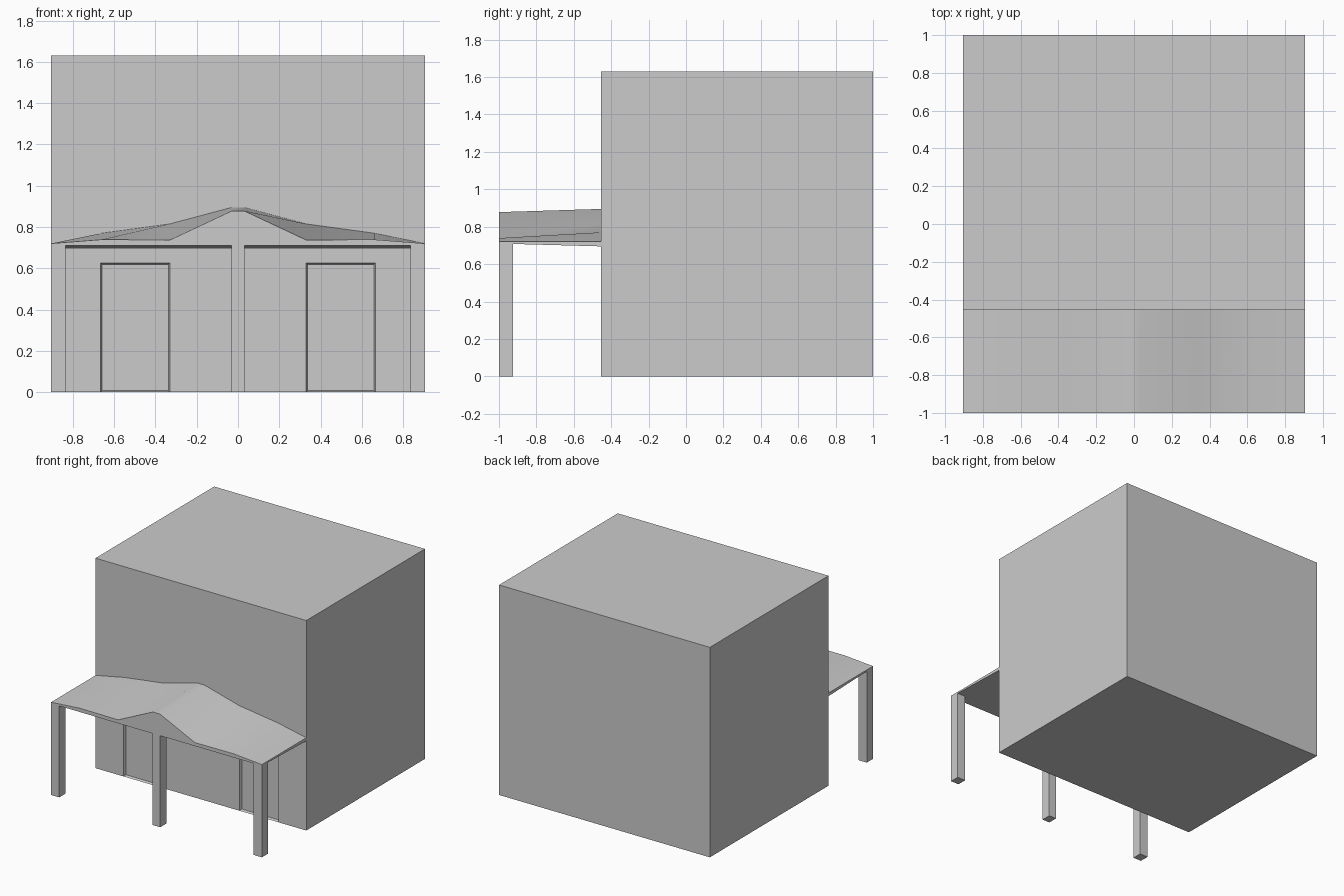
import bpy, bmesh
from mathutils import Vector

if "Cube" in bpy.data.objects:
    bpy.data.objects.remove(bpy.data.objects["Cube"])

W = 0.905            # half width
WALL_Y = -0.455      # front wall plane
FRONT_Y = -1.0       # porch front


def finish(bm, name, smooth=False):
    bmesh.ops.recalc_face_normals(bm, faces=bm.faces)
    mesh = bpy.data.meshes.new(name)
    bm.to_mesh(mesh)
    bm.free()
    ob = bpy.data.objects.new(name, mesh)
    bpy.context.collection.objects.link(ob)
    if smooth:
        bpy.ops.object.select_all(action='DESELECT')
        ob.select_set(True)
        bpy.context.view_layer.objects.active = ob
        bpy.ops.object.shade_smooth_by_angle(angle=0.52)
    return ob


def box(bm, lo, hi):
    verts = bmesh.ops.create_cube(bm, size=1)['verts']
    lo, hi = Vector(lo), Vector(hi)
    for v in verts:
        v.co = (lo + hi) / 2 + v.co * (hi - lo)


# main building block, cut along the door edges
bm = bmesh.new()
box(bm, (-W, WALL_Y, 0), (W, 1, 1.63))
cuts = [((x, 0, 0), (1, 0, 0)) for x in (-0.665, -0.33, 0.33, 0.665)]
cuts.append(((0, 0, 0.625), (0, 0, 1)))
for co, no in cuts:
    bmesh.ops.bisect_plane(bm, geom=bm.verts[:] + bm.edges[:] + bm.faces[:],
                           plane_co=co, plane_no=no)

# shallow recessed doors with sloped jambs
bm.normal_update()
doors = []
for f in bm.faces:
    c = f.calc_center_median()
    if f.normal.y < -0.9 and c.z < 0.6 and 0.33 < abs(c.x) < 0.665:
        doors.append(f)
bmesh.ops.inset_individual(bm, faces=doors, thickness=0.01, depth=-0.02)
finish(bm, "building_with_doors")

# porch roof lofted from the front profile to the wall profile
right_half = [(0.03, 0.878, 0.895), (0.33, 0.737, 0.815),
              (0.66, 0.739, 0.77), (W, 0.72, 0.72)]   # x, front z, back z
profile = [(-x, a, b) for x, a, b in reversed(right_half)] + right_half
bm = bmesh.new()
rows = []
for x, zf, zb in profile:
    rows.append([bm.verts.new(p) for p in ((x, FRONT_Y, 0.71), (x, FRONT_Y, zf),
                                           (x, WALL_Y, zb), (x, WALL_Y, 0.695))])
for a, b in zip(rows, rows[1:]):
    for i in range(4):
        j = (i + 1) % 4
        bm.faces.new((a[i], b[i], b[j], a[j]))
bm.faces.new(rows[0])
bm.faces.new(rows[-1])
finish(bm, "porch_roof", smooth=True)

# porch posts
for name, x0, x1 in (("left_post", -W, -0.835), ("middle_post", -0.032, 0.032),
                     ("right_post", 0.835, W)):
    bm = bmesh.new()
    box(bm, (x0, FRONT_Y, 0), (x1, -0.925, 0.71))
    finish(bm, name)
